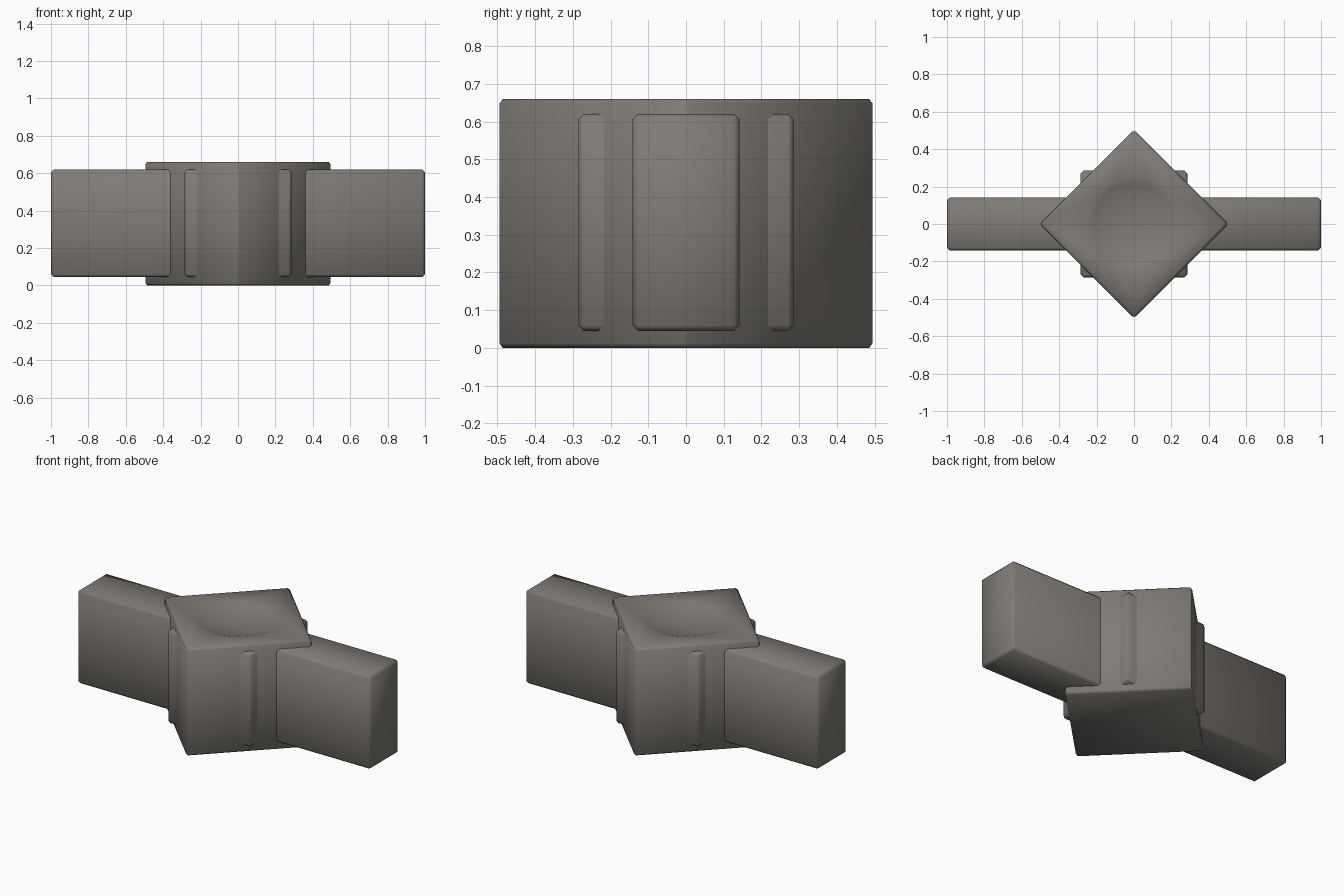
import bpy
import math

if "Cube" in bpy.data.objects:
    bpy.data.objects.remove(bpy.data.objects["Cube"])

stone = bpy.data.materials.new("warm grey stone")
stone.diffuse_color = (0.215, 0.198, 0.178, 1)
stone.use_nodes = True
stone.node_tree.nodes["Principled BSDF"].inputs["Base Color"].default_value = stone.diffuse_color


def block(name, size, z0, z1, bevel, turn=0.0):
    """Box centred on the z axis with softened edges and smooth shading."""
    bpy.ops.mesh.primitive_cube_add(size=1)
    ob = bpy.context.object
    ob.name = name
    ob.scale = (size[0], size[1], z1 - z0)
    ob.location.z = (z0 + z1) / 2
    ob.rotation_euler.z = turn
    bpy.ops.object.transform_apply(location=True, rotation=True, scale=True)
    ob.data.materials.append(stone)
    mod = ob.modifiers.new("soft_edges", "BEVEL")
    mod.width = bevel
    mod.segments = 1
    bpy.ops.object.shade_smooth()
    return ob


# Diamond-plan central pillar
side = 0.503 * math.sqrt(2)
pillar = block("pillar", (side, side), 0.0, 0.66, 0.012, math.pi / 4)

# Straight wall running through the pillar to both sides
block("wall", (2.0, 0.283), 0.045, 0.62, 0.014)

# Square core whose four corners show as vertical ribs on the pillar faces
block("corner_ribs", (0.57, 0.57), 0.045, 0.62, 0.014)

# Shallow round dish in the pillar top
rim, depth = 0.243, 0.04
radius = (rim ** 2 + depth ** 2) / (2 * depth)
bpy.ops.mesh.primitive_uv_sphere_add(segments=32, ring_count=64, radius=radius,
                                     location=(0, 0, 0.66 - depth + radius))
cutter = bpy.context.object
cutter.name = "dish_cutter"
cutter.data.materials.append(stone)
bpy.ops.object.shade_smooth()

cut = pillar.modifiers.new("dish", "BOOLEAN")
cut.operation = "DIFFERENCE"
cut.object = cutter
bpy.context.view_layer.objects.active = pillar
for mod_name in ("soft_edges", "dish"):
    bpy.ops.object.modifier_apply(modifier=mod_name)
bpy.data.objects.remove(cutter)
